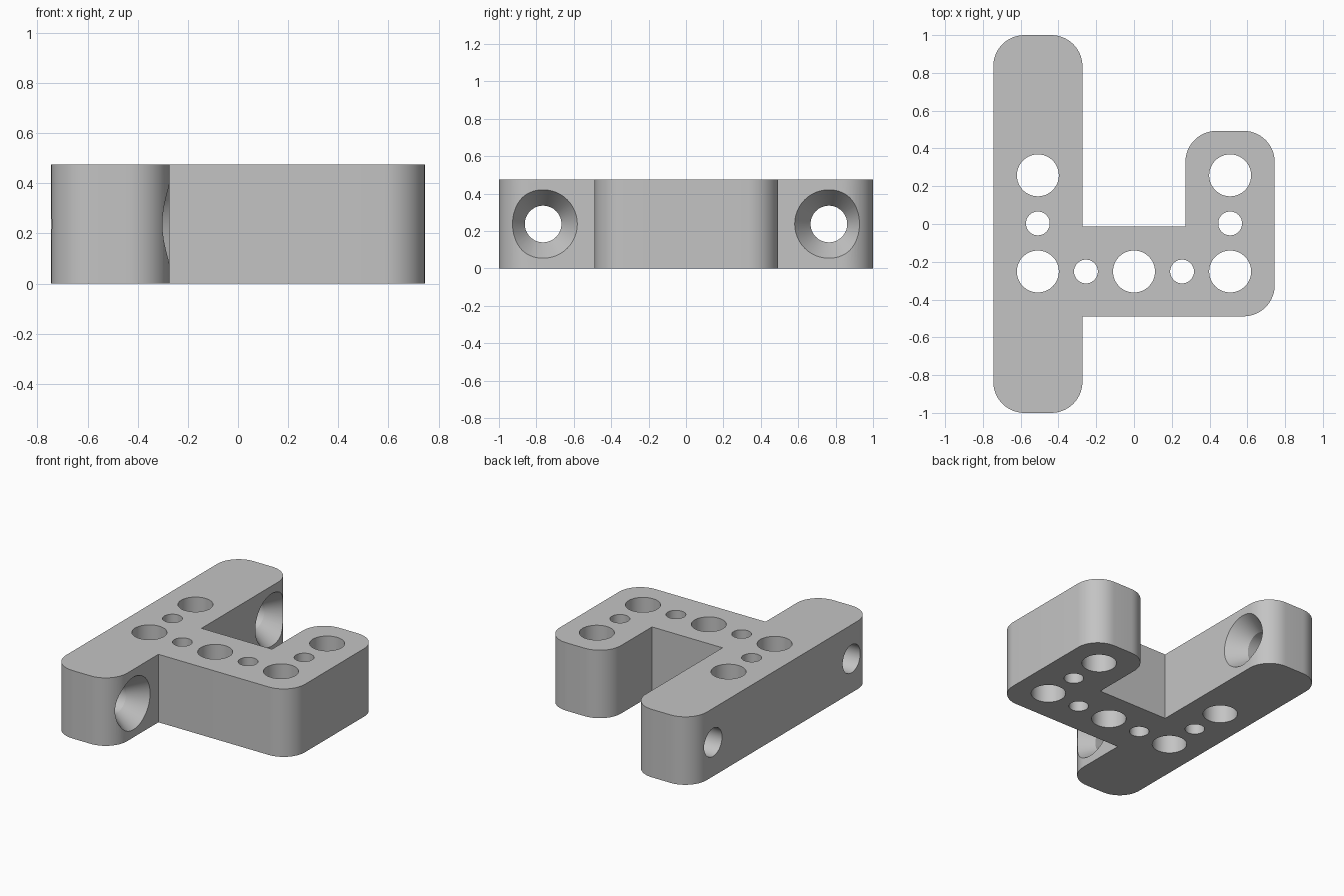
import bpy, bmesh
from math import pi, cos, sin
from mathutils import Vector

cube = bpy.data.objects.get("Cube")
if cube:
    bpy.data.objects.remove(cube, do_unlink=True)

HEIGHT = 0.475
CORNER = 0.165
PITCH = 0.2545

grey = bpy.data.materials.new("plain grey")
grey.use_nodes = True
colour = (0.55, 0.55, 0.55, 1)
grey.diffuse_color = colour
grey.node_tree.nodes["Principled BSDF"].inputs["Base Color"].default_value = colour


def make_object(name, bm):
    bmesh.ops.recalc_face_normals(bm, faces=bm.faces)
    mesh = bpy.data.meshes.new(name)
    bm.to_mesh(mesh)
    bm.free()
    mesh.materials.append(grey)
    obj = bpy.data.objects.new(name, mesh)
    bpy.context.collection.objects.link(obj)
    return obj


def rounded_outline(corners, steps=14):
    """Replace each corner marked as round by a tangent arc."""
    points = []
    for i, (x, y, is_round) in enumerate(corners):
        p = Vector((x, y))
        if not is_round:
            points.append(p)
            continue
        a = (Vector(corners[i - 1][:2]) - p).normalized() * CORNER
        b = (Vector(corners[(i + 1) % len(corners)][:2]) - p).normalized() * CORNER
        for s in range(steps + 1):
            t = s / steps * pi / 2
            points.append(p + a * (1 - sin(t)) + b * (1 - cos(t)))
    return points


def add_lathe(bm, origin, axis, rings, sides=64):
    """Closed turned solid; rings are (distance along axis, radius)."""
    origin, axis = Vector(origin), Vector(axis)
    u = axis.orthogonal().normalized()
    v = axis.cross(u)
    loops = []
    for d, r in rings:
        loops.append([bm.verts.new(origin + axis * d
                      + r * (u * cos(k * 2 * pi / sides) + v * sin(k * 2 * pi / sides)))
                      for k in range(sides)])
    for lo, hi in zip(loops, loops[1:]):
        for k in range(sides):
            n = (k + 1) % sides
            bm.faces.new((lo[k], lo[n], hi[n], hi[k]))
    bm.faces.new(loops[0][::-1])
    bm.faces.new(loops[-1])


# Bracket body: long mounting bar joined to a hooked arm
LEFT, INNER, HOOK, RIGHT = -0.745, -0.273, 0.272, 0.745
outline = rounded_outline([
    (LEFT, -1, True), (INNER, -1, True), (INNER, -0.489, False),
    (RIGHT, -0.489, True), (RIGHT, 0.493, True), (HOOK, 0.493, True),
    (HOOK, -0.013, False), (INNER, -0.013, False),
    (INNER, 1, True), (LEFT, 1, True)])
bm = bmesh.new()
base = bm.faces.new([bm.verts.new((p.x, p.y, 0)) for p in outline])
top = bmesh.ops.extrude_face_region(bm, geom=[base])["geom"]
bmesh.ops.translate(bm, vec=(0, 0, HEIGHT),
                    verts=[g for g in top if isinstance(g, bmesh.types.BMVert)])
body = make_object("bracket_body", bm)

# Vertical holes: alternating large and small on a U-shaped row
bm = bmesh.new()
for i in range(-2, 3):
    for j in range(-1, 2):
        if j == -1 or abs(i) == 2:
            radius = 0.111 if (i + j) % 2 else 0.063
            add_lathe(bm, (i * PITCH, 0.003 + j * PITCH, 0), (0, 0, 1),
                      [(-0.1, radius), (HEIGHT + 0.1, radius)])

# Countersunk screw holes across both ends of the long bar
SHAFT, SINK, DEPTH = 0.098, 0.183, 0.125
slope = (SINK - SHAFT) / DEPTH
for side in (-1, 1):
    add_lathe(bm, (INNER, side * 0.764, HEIGHT / 2), (1, 0, 0),
              [(-0.7, SHAFT), (-DEPTH, SHAFT), (0.05, SINK + 0.05 * slope)])
cutter = make_object("hole_cutter", bm)
cutter.hide_render = True

# Cut the holes, then discard the helper
cut = body.modifiers.new("holes", "BOOLEAN")
cut.operation = "DIFFERENCE"
cut.solver = "EXACT"
cut.object = cutter
bpy.ops.object.select_all(action="DESELECT")
body.select_set(True)
bpy.context.view_layer.objects.active = body
bpy.ops.object.modifier_apply(modifier=cut.name)
bpy.data.objects.remove(cutter, do_unlink=True)
bpy.ops.object.shade_smooth_by_angle(angle=0.4)
